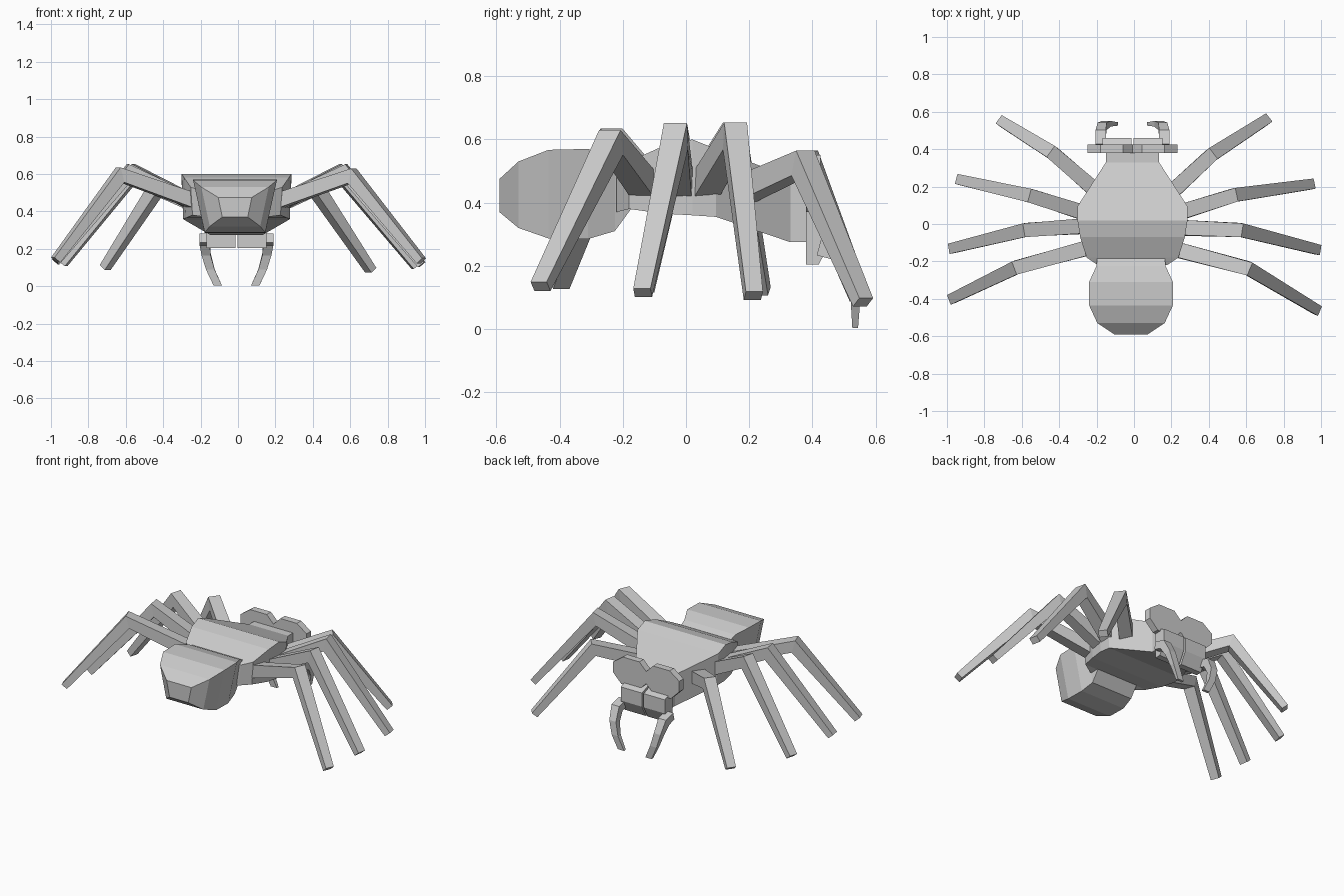
import bpy, bmesh
from mathutils import Vector as V

if "Cube" in bpy.data.objects:
    bpy.data.objects.remove(bpy.data.objects["Cube"])

CX = -0.008  # body centre line


def loft(name, rings):
    """Skin a list of equal-sized point rings and cap both ends."""
    bm = bmesh.new()
    vs = [[bm.verts.new(p) for p in r] for r in rings]
    n = len(vs[0])
    for a, b in zip(vs, vs[1:]):
        for i in range(n):
            j = (i + 1) % n
            bm.faces.new((a[i], a[j], b[j], b[i]))
    bm.faces.new(vs[0])
    bm.faces.new(vs[-1])
    bmesh.ops.recalc_face_normals(bm, faces=bm.faces)
    me = bpy.data.meshes.new(name)
    bm.to_mesh(me)
    bm.free()
    ob = bpy.data.objects.new(name, me)
    bpy.context.collection.objects.link(ob)
    return ob


def body(name, stations):
    """Stations along y: (y, half width top, half width bottom, z top, z bottom)."""
    return loft(name, [[(CX - t, y, zt), (CX + t, y, zt), (CX + b, y, zb), (CX - b, y, zb)]
                       for y, t, b, zt, zb in stations])


def limb(name, pts, sizes, side):
    """Rectangular tube along a path with mitred bends; sizes are (width, thickness)."""
    pts = [V(p) for p in pts]
    rings = []
    for i, (p, (w, h)) in enumerate(zip(pts, sizes)):
        d0 = (p - pts[i - 1]).normalized() if i else None
        d1 = (pts[i + 1] - p).normalized() if i < len(pts) - 1 else d0
        d0 = d0 or d1
        t = (d0 + d1).normalized()
        up = side.cross(t).normalized()
        s, u = side * w / 2, up * h / 2 / max(t.dot(d1), 0.5)
        rings.append([p - s - u, p + s - u, p + s + u, p - s + u])
    return loft(name, rings)


# Thorax with sloping neck
body("thorax", [
    (-0.22, 0.185, 0.165, 0.51, 0.37),
    (-0.18, 0.245, 0.235, 0.53, 0.38),
    (-0.07, 0.28, 0.27, 0.58, 0.365),
    (0.02, 0.294, 0.285, 0.60, 0.36),
    (0.095, 0.294, 0.28, 0.57, 0.355),
    (0.33, 0.142, 0.142, 0.48, 0.275),
    (0.385, 0.142, 0.142, 0.48, 0.275)])

# Abdomen
CX = -0.016
body("abdomen", [
    (-0.17, 0.18, 0.15, 0.52, 0.385),
    (-0.225, 0.185, 0.15, 0.545, 0.31),
    (-0.31, 0.224, 0.162, 0.57, 0.285),
    (-0.435, 0.224, 0.162, 0.567, 0.287),
    (-0.53, 0.18, 0.135, 0.53, 0.32),
    (-0.59, 0.09, 0.068, 0.475, 0.37)])
CX = -0.008

# Head lobes, jaw blocks and curved mandibles on both sides
for s, label in ((-1, "left"), (1, "right")):
    octagon = [(0, .42), (0, .50), (.05, .55), (.17, .55), (.24, .50), (.24, .43), (.18, .37), (.05, .37)]
    loft(label + "_head_lobe", [[(CX + s * x, y, z) for x, z in octagon] for y in (0.38, 0.425)])
    jaw = [(.38, .40), (.46, .37), (.46, .28), (.42, .205), (.38, .205)]
    loft(label + "_jaw", [[(CX + s * x, y, z) for y, z in jaw] for x in (0.006, 0.16)])
    path = [(.17, .42, .258), (.17, .485, .24), (.162, .522, .17), (.14, .536, .09), (.10, .535, .003)]
    limb(label + "_mandible", [(CX + s * x, y, z) for x, y, z in path],
         [(.055, .05), (.055, .05), (.048, .042), (.046, .03), (.045, .018)], V((1, 0, 0)))

# Legs: hip, knee, tip
legs = {
    "right_leg_1": ((.19, .16, .43), (.415, .37, .525), (.71, .56, .085)),
    "right_leg_2": ((.24, .06, .45), (.54, .155, .61), (.95, .213, .105)),
    "right_leg_3": ((.24, -.02, .45), (.57, -.032, .61), (.982, -.137, .115)),
    "right_leg_4": ((.20, -.13, .45), (.61, -.237, .59), (.98, -.46, .135)),
    "left_leg_1": ((-.20, .175, .43), (-.435, .38, .525), (-.71, .55, .10)),
    "left_leg_2": ((-.25, .055, .45), (-.55, .15, .61), (-.935, .237, .12)),
    "left_leg_3": ((-.25, -.01, .45), (-.58, -.032, .61), (-.975, -.13, .13)),
    "left_leg_4": ((-.22, -.12, .45), (-.63, -.232, .595), (-.975, -.40, .14)),
}
for name, (hip, knee, tip) in legs.items():
    d = V(tip) - V(hip)
    limb(name, (hip, knee, tip), [(.082, .08), (.074, .068), (.055, .042)],
         V((-d.y, d.x, 0)).normalized())
